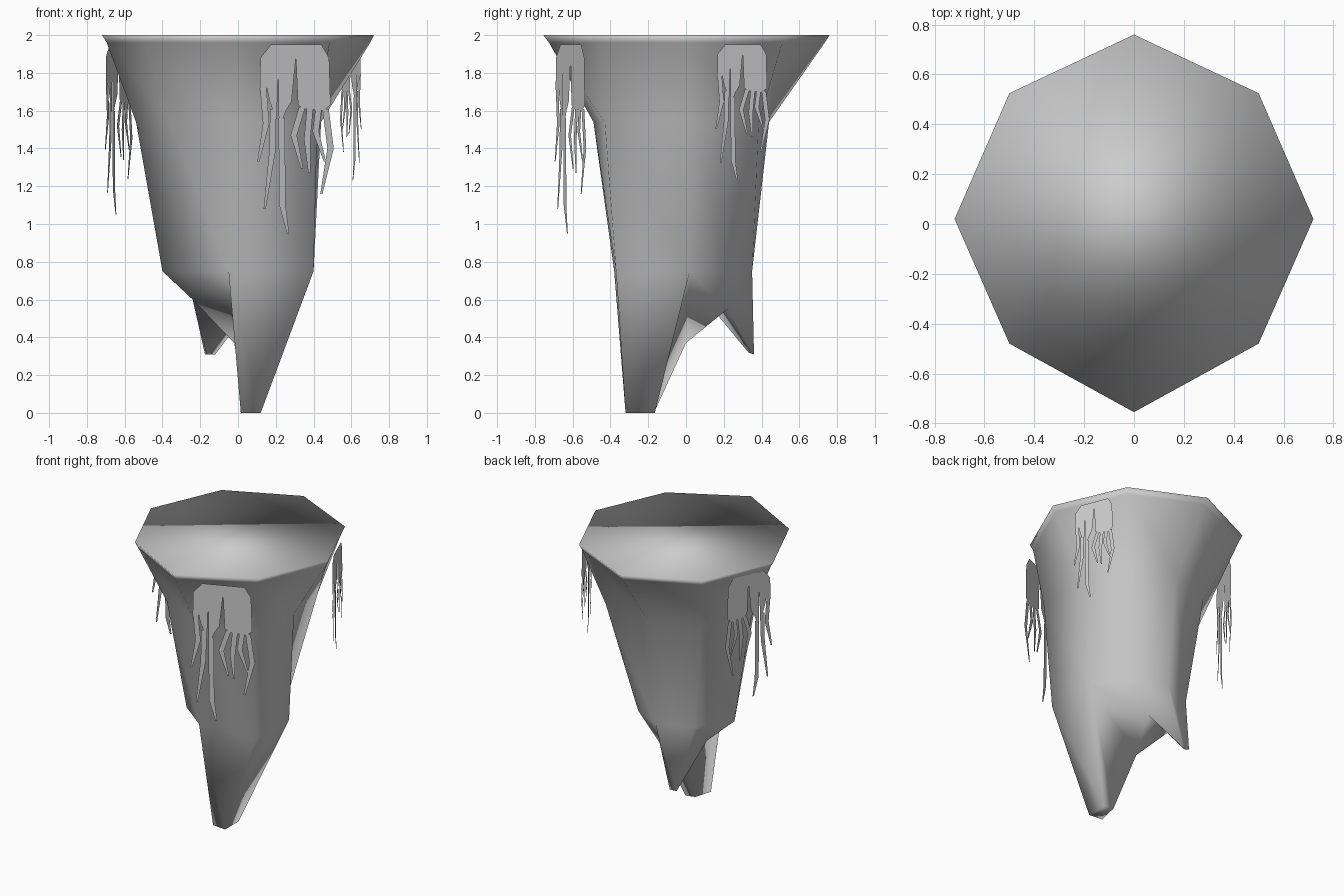
import bpy, bmesh
from mathutils import Vector

if "Cube" in bpy.data.objects:
    bpy.data.objects.remove(bpy.data.objects["Cube"])


def make_object(name, bm, smooth):
    for f in bm.faces:
        f.smooth = smooth
    me = bpy.data.meshes.new(name)
    bm.to_mesh(me)
    bm.free()
    ob = bpy.data.objects.new(name, me)
    bpy.context.collection.objects.link(ob)
    return ob


# Floating rock: eight-sided rings, going round from the right (+x) via the back
rings = [
    (2.00, [(.72, .02), (.5, .525), (0, .76), (-.5, .525), (-.72, .02), (-.5, -.48), (0, -.755), (.5, -.48)]),
    (1.96, [(.70, .02), (.485, .51), (0, .735), (-.485, .51), (-.695, .02), (-.485, -.465), (0, -.725), (.485, -.465)]),
    (1.54, [(.44, .02), (.38, .385), (0, .44), (-.34, .31), (-.54, .02), (-.36, -.31), (0, -.49), (.42, -.43)]),
    (0.75, [(.40, .02), (.22, .24), (0, .35), (-.24, .25), (-.40, .01), (-.27, -.21), (-.05, -.38), (.40, -.37)]),
]
bm = bmesh.new()
loops = [[bm.verts.new((x, y, z)) for x, y in pts] for z, pts in rings]
bm.faces.new(loops[0])
for up, lo in zip(loops, loops[1:]):
    for i in range(8):
        j = (i + 1) % 8
        bm.faces.new((up[i], lo[i], lo[j], up[j]))

# Rock underside: a long front spike, a short back spike and the saddle between
v = dict(zip(["R", "BR", "B", "BL", "L", "FL", "F", "FR"], loops[-1]))
for key, co in {
    "P": (-.02, .0, .37), "Q": (.06, .22, .55), "S": (-.24, .1, .6),
    "a": (.015, -.31, 0), "b": (.12, -.32, 0), "c": (.12, -.165, 0), "d": (.04, -.165, .01),
    "e": (-.12, .36, .31), "f": (-.175, .36, .31), "g": (-.16, .33, .32),
}.items():
    v[key] = bm.verts.new(co)
for names in ("F FR b a|FR R c b|R BR Q|R Q P|R P d c|F a d P|a b c d|"
              "BR B Q|B e Q|B BL f e|BL S f|S g f|S Q g|Q e g|e f g|"
              "FL F S|F P S|L FL S|BL L S|P Q S").split("|"):
    bm.faces.new([v[n] for n in names.split()])
bmesh.ops.recalc_face_normals(bm, faces=bm.faces)
make_object("floating_rock", bm, True)

# Hanging vine cut-out: u across the card, v down from its top
body = [(.16, 0), (.87, 0), (.98, .07), (1, .32), (.9, .35), (.62, .34), (.54, .32),
        (.51, .07), (.45, .3), (.37, .35), (.30, .42), (.27, .42), (.26, .14), (.24, .4),
        (.14, .3), (.1, .23), (0, .24), (.01, .07)]
strands = [
    [(.05, .23), (.09, .42), (-.02, .62)],
    [(.19, .34), (.18, .56), (.07, .87)],
    [(.31, .39), (.32, .85), (.40, 1)],
    [(.60, .33), (.48, .48), (.60, .66)],
    [(.71, .34), (.67, .50), (.70, .68)],
    [(.83, .34), (.79, .46), (.92, .62)],
    [(.93, .34), (1.00, .55), (.87, .79)],
]


def vine(name, start, end, drop):
    bm = bmesh.new()
    s, e = Vector(start), Vector(end)

    def pt(u, d):
        p = s.lerp(e, u)
        return bm.verts.new((p.x, p.y, 1.95 - d * drop))

    bm.faces.new([pt(*q) for q in body])
    for path in strands:
        rows = [(pt(u - w, d), pt(u + w, d)) for (u, d), w in zip(path, (.045, .045, .015))]
        for (a, b), (c, d) in zip(rows, rows[1:]):
            bm.faces.new((a, c, d, b))
    make_object(name, bm, False)


vine("front_vine", (.115, -.69), (.49, -.535), 1.0)
vine("left_vine", (-.70, .02), (-.565, .33), .9)
vine("right_vine", (.65, .165), (.545, .43), .72)
